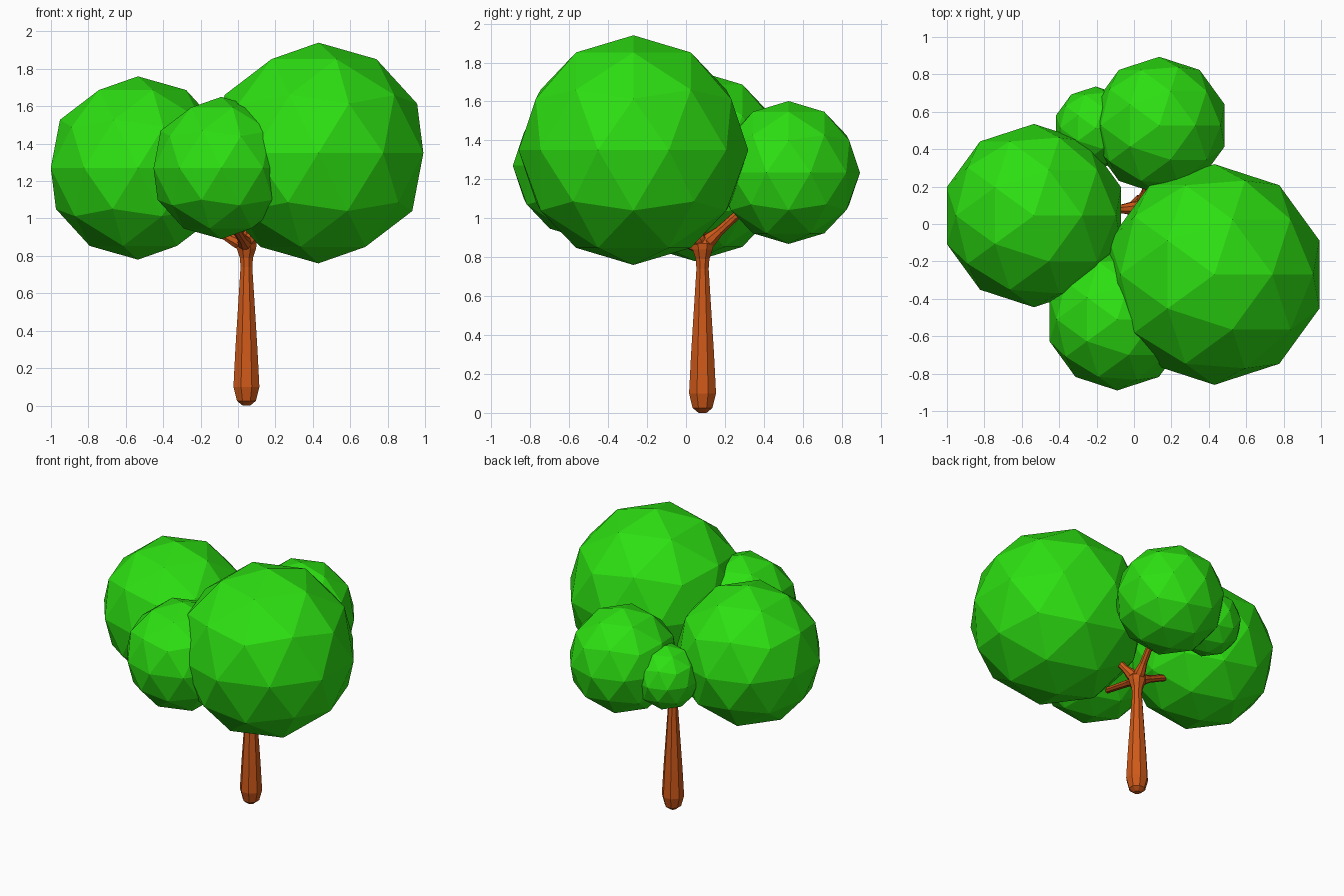
import bpy, bmesh, math
from mathutils import Vector

if "Cube" in bpy.data.objects:
    bpy.data.objects.remove(bpy.data.objects["Cube"])


def material(name, color):
    m = bpy.data.materials.new(name)
    m.diffuse_color = color
    m.use_nodes = True
    m.node_tree.nodes["Principled BSDF"].inputs["Base Color"].default_value = m.diffuse_color
    return m


LEAF = material("leaf_green", (0.026, 0.74, 0.006, 1))
BARK = material("bark_brown", (0.62, 0.10, 0.01, 1))


def finish(bm, name, mat):
    bmesh.ops.recalc_face_normals(bm, faces=bm.faces[:])
    me = bpy.data.meshes.new(name)
    bm.to_mesh(me)
    bm.free()
    me.materials.append(mat)
    ob = bpy.data.objects.new(name, me)
    bpy.context.scene.collection.objects.link(ob)
    return ob


def tube(name, base, direction, profile, sides=8):
    """Faceted tube along a direction; profile is (distance, radius)."""
    bm = bmesh.new()
    rot = Vector((0, 0, 1)).rotation_difference(Vector(direction))
    rings = []
    for d, r in profile:
        ring = []
        for i in range(sides):
            a = 2 * math.pi * (i + 0.5) / sides
            p = Vector((r * math.cos(a), r * math.sin(a), d))
            ring.append(bm.verts.new(Vector(base) + rot @ p))
        rings.append(ring)
    for lo, hi in zip(rings, rings[1:]):
        for i in range(sides):
            j = (i + 1) % sides
            bm.faces.new((lo[i], lo[j], hi[j], hi[i]))
    bm.faces.new(rings[0][::-1])
    bm.faces.new(rings[-1])
    return finish(bm, name, BARK)


# Foliage balls: name, centre, radius
balls = [
    ("foliage_right", (0.43, -0.27, 1.35), 0.59),
    ("foliage_left", (-0.535, 0.045, 1.27), 0.49),
    ("foliage_front", (-0.09, -0.51, 1.27), 0.38),
    ("foliage_back", (0.135, 0.527, 1.235), 0.367),
    ("foliage_small", (-0.205, 0.513, 1.19), 0.222),
]
for name, centre, r in balls:
    bm = bmesh.new()
    bmesh.ops.create_icosphere(bm, subdivisions=2, radius=r)
    bmesh.ops.translate(bm, verts=bm.verts[:], vec=centre)
    finish(bm, name, LEAF)

# Trunk, tapering upward and flaring at the fork
tube("trunk", (0.045, 0.085, 0), (0, 0, 1),
     [(0, 0.022), (0.025, 0.055), (0.1, 0.075), (0.3, 0.064), (0.55, 0.047),
      (0.74, 0.034), (0.79, 0.038), (0.84, 0.056), (0.87, 0.06), (0.91, 0.03)])

# Branches, each reaching into one foliage ball
fork = Vector((0.045, 0.085, 0.855))
branches = [
    ("branch_right", (0.165, -0.025, 1.04)),
    ("branch_left", (-0.215, 0.075, 0.975)),
    ("branch_front", (-0.045, -0.335, 0.995)),
    ("branch_back", (0.085, 0.265, 1.02)),
]
for name, end in branches:
    d = Vector(end) - fork
    length = d.length + 0.07
    tube(name, fork, d, [(0, 0.04), (0.06, 0.038), (0.12, 0.025), (length, 0.021)])
